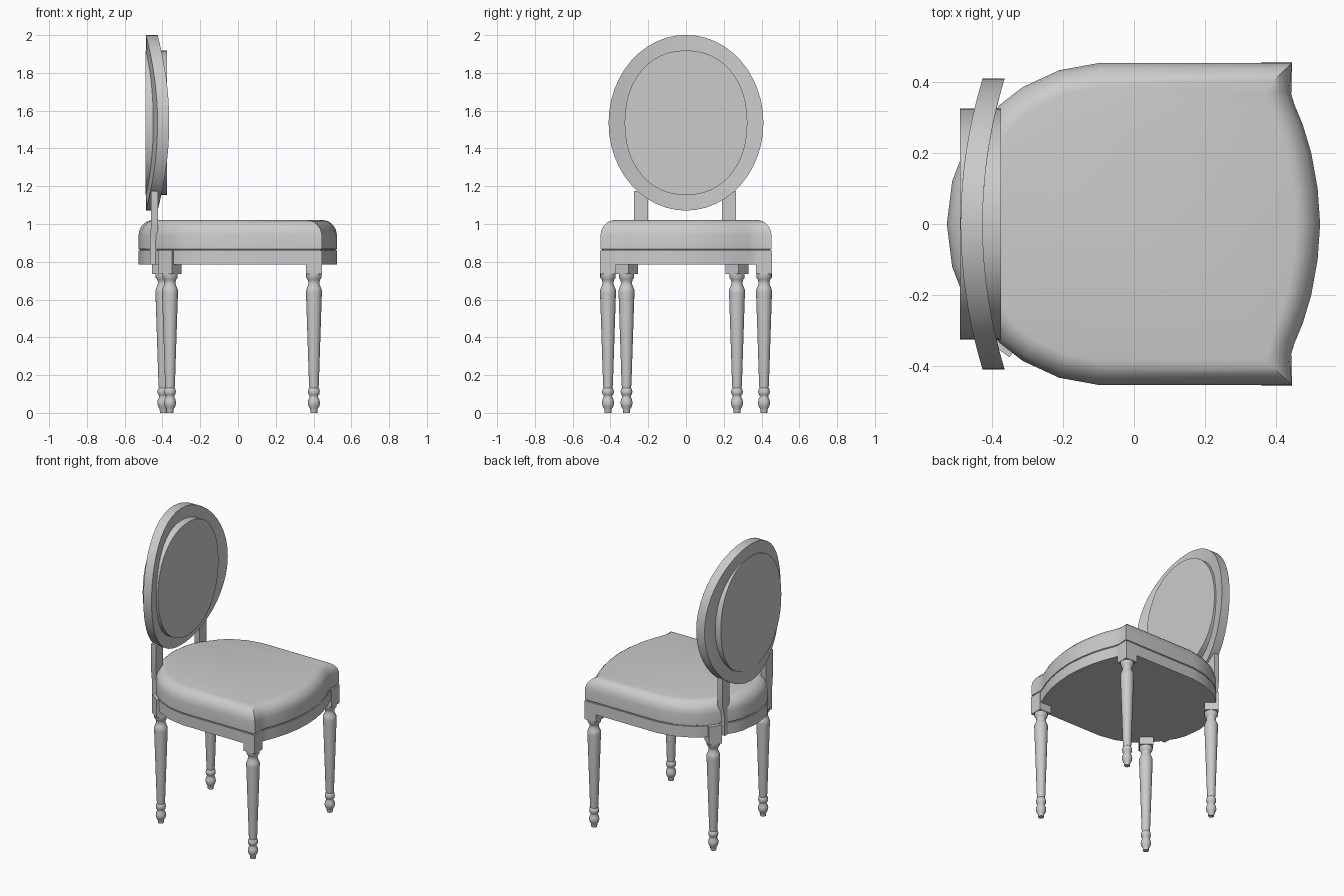
import bpy, bmesh, math
from mathutils import Vector

if "Cube" in bpy.data.objects:
    bpy.data.objects.remove(bpy.data.objects["Cube"])


def finish(name, bm, angle=32):
    bmesh.ops.recalc_face_normals(bm, faces=bm.faces)
    me = bpy.data.meshes.new(name)
    bm.to_mesh(me)
    bm.free()
    ob = bpy.data.objects.new(name, me)
    bpy.context.collection.objects.link(ob)
    bpy.ops.object.select_all(action='DESELECT')
    ob.select_set(True)
    bpy.context.view_layer.objects.active = ob
    bpy.ops.object.shade_smooth_by_angle(angle=math.radians(angle))
    return ob


def loft(name, loops, angle=32):
    """Skin equal-length closed loops and cap both ends."""
    bm = bmesh.new()
    rings = [[bm.verts.new(p) for p in lp] for lp in loops]
    n = len(rings[0])
    for a, b in zip(rings, rings[1:]):
        for i in range(n):
            j = (i + 1) % n
            bm.faces.new((a[i], a[j], b[j], b[i]))
    bm.faces.new(rings[0])
    bm.faces.new(rings[-1])
    return finish(name, bm, angle)


def inset(pts, d):
    """Mitred inward offset of a counter-clockwise outline."""
    out = []
    for i, p in enumerate(pts):
        e1 = (p - pts[i - 1]).normalized()
        e2 = (pts[(i + 1) % len(pts)] - p).normalized()
        n1, n2 = Vector((-e1.y, e1.x)), Vector((-e2.y, e2.x))
        out.append(p + (n1 + n2) * (d / (1 + n1.dot(n2))))
    return out


# Seat outline: right half from back to front, then mirrored
half = [(-0.527, 0), (-0.512, -0.12), (-0.489, -0.18), (-0.437, -0.26),
        (-0.378, -0.335), (-0.314, -0.385), (-0.21, -0.433), (-0.1, -0.453),
        (0.444, -0.453), (0.440, -0.375), (0.452, -0.335), (0.475, -0.28),
        (0.499, -0.2), (0.517, -0.1), (0.524, 0)]
outline = [Vector(p) for p in half + [(x, -y) for x, y in half[-2:0:-1]]]


def seat_part(name, sections):
    loft(name, [[(p.x, p.y, z) for p in inset(outline, d)] for z, d in sections])


seat_part("seat_apron", [(0.785, 0), (0.86, 0)])
seat_part("seat_cushion", [(0.858, 0.008), (0.864, 0.008), (0.868, 0), (0.94, 0),
                           (0.967, 0.005), (0.988, 0.016), (1.005, 0.032),
                           (1.016, 0.049), (1.02, 0.068)])

# Turned legs with square blocks on top
leg_profile = [(0.018, 0), (0.02, 0.022), (0.028, 0.034), (0.032, 0.05), (0.03, 0.068),
               (0.022, 0.084), (0.023, 0.092), (0.029, 0.098), (0.031, 0.112),
               (0.029, 0.126), (0.024, 0.133), (0.026, 0.15), (0.042, 0.635),
               (0.042, 0.65), (0.037, 0.662), (0.03, 0.68), (0.029, 0.692),
               (0.033, 0.705), (0.041, 0.716), (0.041, 0.737)]


def leg(name, x, y, turn, size):
    seg = 20
    loft(name, [[(x + r * math.cos(2 * math.pi * i / seg),
                  y + r * math.sin(2 * math.pi * i / seg), z) for i in range(seg)]
                for r, z in leg_profile], 40)

    def square(z, s):
        r = s / math.sqrt(2)
        a = [math.radians(turn + 45 + 90 * k) for k in range(4)]
        return [(x + r * math.cos(t), y + r * math.sin(t), z) for t in a]
    loft(name + "_block", [square(0.735, size), square(0.86, size)])


leg("front_leg_right", 0.402, -0.413, 0, 0.086)
leg("front_leg_left", 0.402, 0.413, 0, 0.086)
leg("back_leg_right", -0.36, -0.315, -36, 0.086)
leg("back_leg_left", -0.395, 0.27, 53, 0.086)

# Back posts, slimmer where they pass the seat
for side, yc in (("right", -0.238), ("left", 0.228)):
    sections = [(0.785, 0.022, -0.466), (0.90, 0.022, -0.466), (0.95, 0.028, -0.464),
                (0.985, 0.037, -0.461), (1.175, 0.037, -0.461)]
    loft("back_post_" + side,
         [[(xb, yc - w, z), (-0.424, yc - w, z), (-0.424, yc + w, z), (xb, yc + w, z)]
          for z, w, xb in sections])


def oval(ry, rz, power=2.0, seg=48):
    pts = []
    for i in range(seg):
        t = 2 * math.pi * i / seg
        c, s = math.cos(t), math.sin(t)
        pts.append((ry * math.copysign(abs(c) ** (2 / power), c),
                    1.536 + rz * math.copysign(abs(s) ** (2 / power), s)))
    return pts


# Oval back frame, bowed so that its sides come forward
def bowed(x, k):
    return [(x + 0.062 * (y / 0.41) ** 2, y, z) for y, z in oval(0.41 * k, 0.465 * k)]


steps = (0.03, 0.3, 0.55, 0.78, 0.9, 1.0)
loft("back_frame", [bowed(-0.488, k) for k in steps]
     + [bowed(-0.426, k) for k in reversed(steps)])

# Flat upholstered panel passing through the frame
panel = oval(0.325, 0.383, 2.15)
loft("back_panel", [[(x, y, z) for y, z in panel] for x in (-0.49, -0.375)])
